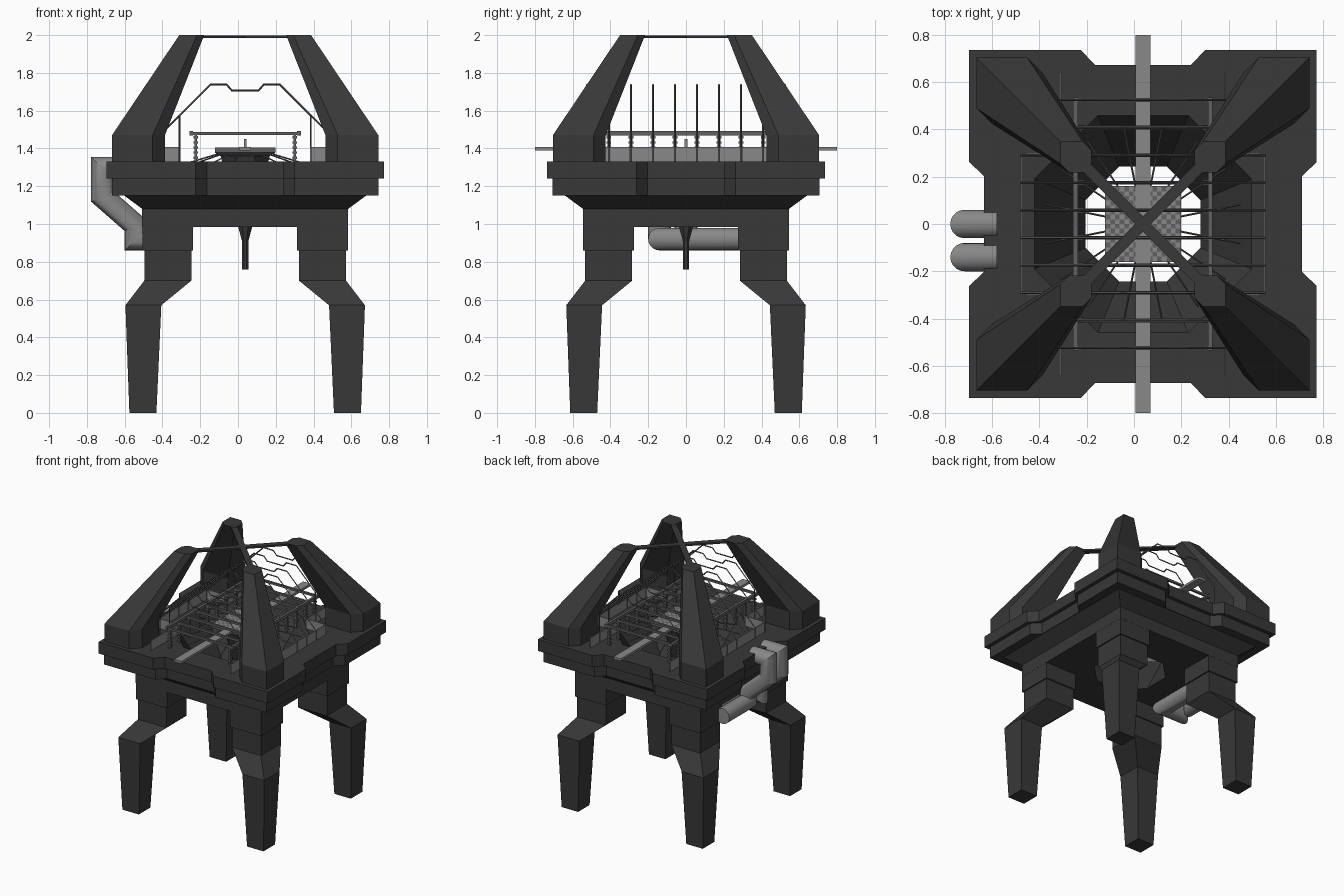
import bpy, bmesh, math
from mathutils import Vector

if "Cube" in bpy.data.objects:
    bpy.data.objects.remove(bpy.data.objects["Cube"])

CX = 0.038          # centre of the platform in x
SIGNS = [(-1, -1), (1, -1), (1, 1), (-1, 1)]


def mat(name, v):
    m = bpy.data.materials.new(name)
    m.diffuse_color = (v, v, v, 1)
    m.use_nodes = True
    m.node_tree.nodes["Principled BSDF"].inputs["Base Color"].default_value = m.diffuse_color
    return m


DARK, STEEL, PALE = mat("dark_metal", 0.04), mat("steel", 0.12), mat("pale_steel", 0.25)


def finish(name, bm, *mats):
    bmesh.ops.recalc_face_normals(bm, faces=bm.faces)
    me = bpy.data.meshes.new(name)
    bm.to_mesh(me)
    bm.free()
    for m in mats:
        me.materials.append(m)
    ob = bpy.data.objects.new(name, me)
    bpy.context.collection.objects.link(ob)
    return ob


def add_loft(bm, rings):
    rows = [[bm.verts.new(p) for p in r] for r in rings]
    n = len(rows[0])
    for a, b in zip(rows, rows[1:]):
        for i in range(n):
            j = (i + 1) % n
            bm.faces.new((a[i], a[j], b[j], b[i]))
    bm.faces.new(rows[0][::-1])
    bm.faces.new(rows[-1])


def loft(name, rings, m):
    bm = bmesh.new()
    add_loft(bm, rings)
    return finish(name, bm, m)


def ring(pts, z):
    return [(CX + x, y, z) for x, y in pts]


def square(h):
    return [(sx * h, sy * h) for sx, sy in SIGNS]


def octagon(apothem):
    r = apothem / math.cos(math.pi / 8)
    return [(r * math.cos((i + .5) * math.pi / 4), r * math.sin((i + .5) * math.pi / 4)) for i in range(8)]


def add_box(bm, x0, x1, y0, y1, z0, z1):
    add_loft(bm, [[(x0, y0, z), (x1, y0, z), (x1, y1, z), (x0, y1, z)] for z in (z0, z1)])


def add_tube(bm, pts, r, n):
    """Sweep a circle along a path with mitred corners."""
    pts = [Vector(p) for p in pts]
    d = [(b - a).normalized() for a, b in zip(pts, pts[1:])]
    u = d[0].orthogonal().normalized()
    v = d[0].cross(u)
    cur = [pts[0] + r * (u * math.cos(t) + v * math.sin(t))
           for t in [(i + .5) * 2 * math.pi / n for i in range(n)]]
    rings = [cur]
    for k in range(1, len(pts)):
        nrm = d[k - 1] + d[k] if k < len(d) else d[k - 1]
        cur = [p + d[k - 1] * ((pts[k] - p).dot(nrm) / d[k - 1].dot(nrm)) for p in cur]
        rings.append(cur)
    add_loft(bm, rings)


# Octagonal funnel cutter for the central opening
cutter = loft("opening_cutter", [ring(octagon(.234), .97), ring(octagon(.466), 1.34)], DARK)
cutter.hide_render = True
cutter.hide_viewport = False
cutter.display_type = 'WIRE'


def cut(ob):
    mod = ob.modifiers.new("opening", 'BOOLEAN')
    mod.object = cutter
    mod.solver = 'EXACT'


# Notched platform slabs and tapered underbody
def notched(h, depth=.062, a=.262, b=.203):
    out = []
    for k in range(4):
        c, s = round(math.cos(k * math.pi / 2)), round(math.sin(k * math.pi / 2))
        for x, y in [(-h, -h), (-a, -h), (-b, -h + depth), (b, -h + depth), (a, -h)]:
            out.append((c * x - s * y, s * x + c * y))
    return out


cut(loft("upper_deck_slab", [ring(notched(.735), z) for z in (1.24, 1.33)], DARK))
cut(loft("lower_deck_slab", [ring(notched(.706), z) for z in (1.15, 1.24)], DARK))
cut(loft("underbody", [ring(square(.545), .985), ring(square(.545), 1.08), ring(square(.64), 1.15)], DARK))

# Legs, corner towers
LEG = [(0, .47, .613), (.57, .444, .634), (.70, .285, .534), (.86, .285, .534),
       (.86, .275, .544), (1.0, .275, .544)]
TOWER = [(1.33, .425, .705, .065), (1.47, .425, .705, .065), (2.0, .217, .349, .038)]
for (sx, sy), tag in zip(SIGNS, ("front_left", "front_right", "back_right", "back_left")):
    loft(tag + "_leg", [ring([(sx * x, sy * y) for x, y in ((a, a), (b, a), (b, b), (a, b))], z)
                        for z, a, b in LEG], DARK)
    loft(tag + "_tower", [ring([(sx * x, sy * y) for x, y in
                                ((a, a), (b - c, a), (b, a + c), (b, b), (a + c, b), (a, b - c))], z)
                          for z, a, b, c in TOWER], DARK)

# Crossed beams joining the tower tops
bm = bmesh.new()
for s in (1, -1):
    e, w = .24, .016
    add_loft(bm, [ring([(-e - w, s * (-e + w)), (-e + w, s * (-e - w)),
                        (e + w, s * (e - w)), (e - w, s * (e + w))], z) for z in (1.985, 1.998)])
finish("tower_cross_beams", bm, DARK)

# Two mitred pipes running from the deck edge to the back left leg
bm = bmesh.new()
for y, xr in ((0, -.54), (-.14, -.40)):
    path = [(-.58, y, 1.295), (-.717, y, 1.295), (-.717, y, 1.145), (-.54, y, .99), (-.54, y, .92)]
    if xr > -.5:
        path.append((xr, y, .92))
    add_tube(bm, path + [(xr, .32, .92)], .06, 20)
pipes = finish("side_pipes", bm, PALE)
for p in pipes.data.polygons:
    p.use_smooth = len(p.vertices) == 4
bpy.context.view_layer.objects.active = pipes
pipes.select_set(True)
bpy.ops.object.shade_smooth_by_angle(angle=math.radians(30))

# Central tray with chequered top, hanging nozzle and radial struts
loft("centre_tray", [ring(square(h), z) for h, z in ((.13, 1.36), (.16, 1.378), (.16, 1.404))], STEEL)
loft("hanging_nozzle", [ring(octagon(h), z) for h, z in ((.017, .76), (.017, .91), (.037, .985), (.13, 1.36))], DARK)
bm = bmesh.new()
N = 16
step = .316 / N
for i in range(N):
    for j in range(N):
        x, y = CX - .158 + i * step, -.158 + j * step
        f = bm.faces.new([bm.verts.new(p) for p in ((x, y, 1.406), (x + step, y, 1.406),
                                                   (x + step, y + step, 1.406), (x, y + step, 1.406))])
        f.material_index = (i + j) % 2
bmesh.ops.remove_doubles(bm, verts=bm.verts, dist=.0005)
finish("chequered_plate", bm, PALE, STEEL)
bm = bmesh.new()
for i in range(16):
    c, s = math.cos((i + .5) * math.pi / 8), math.sin((i + .5) * math.pi / 8)
    add_tube(bm, [(CX + .15 * c, .15 * s, 1.37), (CX + .42 * c, .42 * s, 1.29)], .004, 4)
finish("radial_struts", bm, STEEL)

# Long rail through the middle with a small finial
bm = bmesh.new()
add_box(bm, CX - .032, CX + .032, -.8, .8, 1.388, 1.407)
add_box(bm, CX - .007, CX + .007, -.007, .007, 1.40, 1.45)
finish("centre_rail", bm, PALE)

# Raised rack: two side rails, crossbars and ribbed posts
ROWS = [(i - 4.5) * .1165 for i in range(10)]
bm = bmesh.new()
for s in (-1, 1):
    x = CX + s * .285
    add_box(bm, x - .01, x + .01, -.535, .535, 1.468, 1.492)
for y in ROWS:
    add_box(bm, CX - .295, CX + .295, y - .008, y + .008, 1.472, 1.488)
finish("rack_frame", bm, STEEL)
bm = bmesh.new()
for y in ROWS:
    for s in (-1, 1):
        x = CX + s * .262
        add_box(bm, x - .007, x + .007, y - .007, y + .007, 1.32, 1.475)
        for k in range(5):
            z = 1.345 + k * .027
            add_box(bm, x - .012, x + .012, y - .012, y + .012, z, z + .012)
finish("rack_posts", bm, STEEL)

# Thin hoops over the rack; the end hoops are narrower
bm = bmesh.new()
for y in ROWS:
    w, zs = (.347, 1.575) if abs(y) > .35 else (.515, 1.408)
    half = [(w, 1.32), (w, zs), (.184, 1.738), (.098, 1.738), (.07, 1.706)]
    prof = [(-x, z) for x, z in half] + [(x, z) for x, z in half[::-1]]
    add_tube(bm, [(CX + x, y, z) for x, z in prof], .005, 4)
finish("overhead_hoops", bm, STEEL)

# Low side walls under the hoops
bm = bmesh.new()
for s in (-1, 1):
    x = CX + s * .515
    add_box(bm, x - .003, x + .003, -.3, .3, 1.325, 1.408)
    for t in (-1, 1):
        x = CX + s * .347
        y0, y1 = sorted((t * .295, t * .64))
        add_box(bm, x - .003, x + .003, y0, y1, 1.325, 1.408)
        x0, x1 = sorted((CX + s * .347, CX + s * .515))
        add_box(bm, x0, x1, t * .298 - .003, t * .298 + .003, 1.325, 1.408)
finish("side_walls", bm, PALE)
